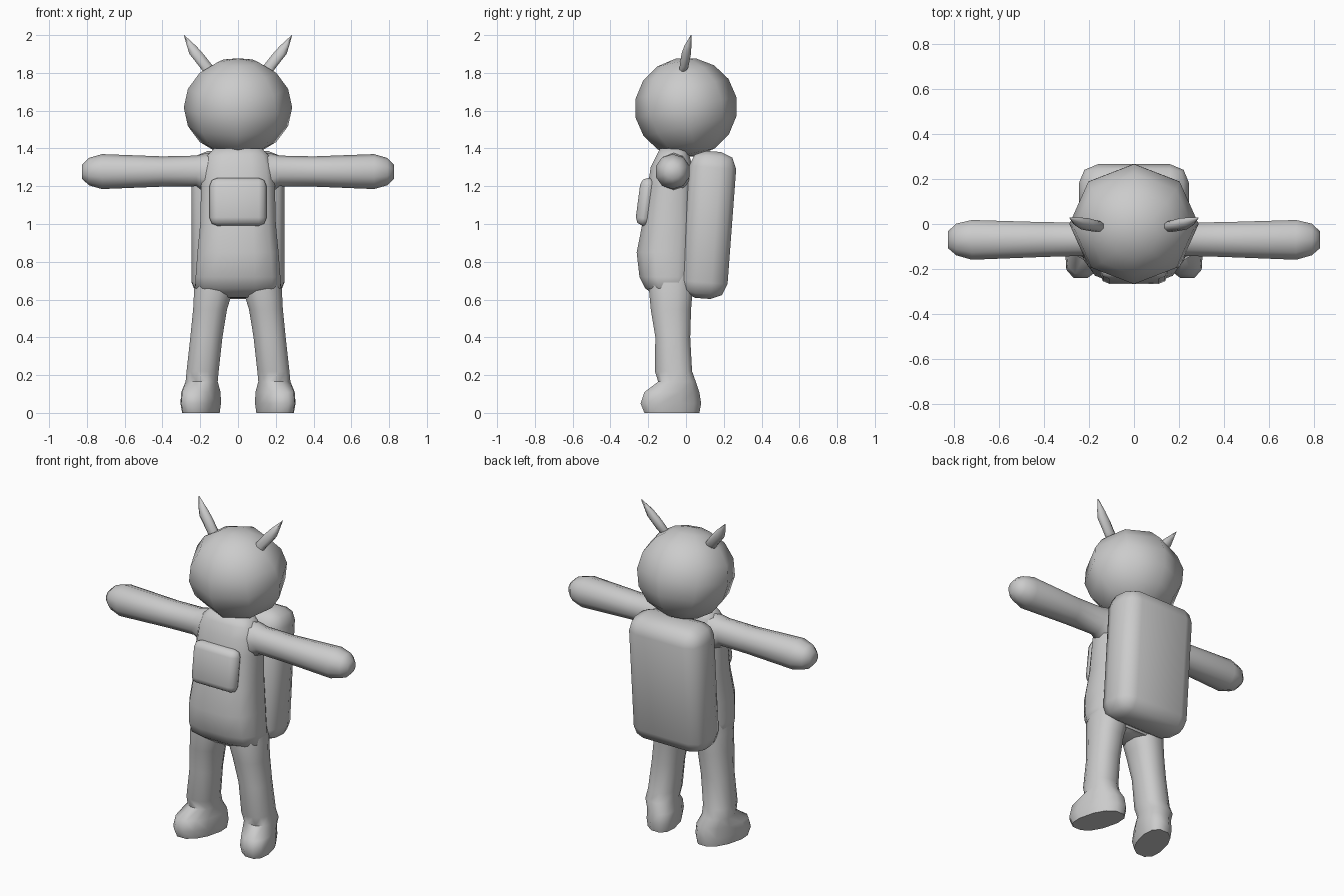
import bpy, bmesh, math
from mathutils import Matrix

cube = bpy.data.objects.get("Cube")
if cube:
    bpy.data.objects.remove(cube, do_unlink=True)

grey = bpy.data.materials.new("light grey")
grey.use_nodes = True
grey.diffuse_color = (0.6, 0.6, 0.6, 1)
grey.node_tree.nodes["Principled BSDF"].inputs["Base Color"].default_value = (0.6, 0.6, 0.6, 1)


def finish(name, bm, mirror=False):
    """Turn a bmesh into a smooth-shaded object, optionally mirrored across x."""
    bmesh.ops.recalc_face_normals(bm, faces=bm.faces)
    mesh = bpy.data.meshes.new(name)
    bm.to_mesh(mesh)
    bm.free()
    mesh.materials.append(grey)
    mesh.shade_smooth()
    mesh.set_sharp_from_angle(angle=math.radians(60))
    obj = bpy.data.objects.new(name, mesh)
    bpy.context.collection.objects.link(obj)
    if mirror:
        obj.modifiers.new("Mirror", "MIRROR").use_mirror_merge = False
    return obj


def loft(rings, sides=12, power=0.85, along_x=False):
    """Skin rounded sections given as (position, a min, a max, b min, b max)."""
    bm = bmesh.new()
    loops = []
    for t, a0, a1, b0, b1 in rings:
        loop = []
        for i in range(sides):
            ang = math.tau * (i + 0.5) / sides
            c, s = math.cos(ang), math.sin(ang)
            a = (a0 + a1) / 2 + (a1 - a0) / 2 * math.copysign(abs(c) ** power, c)
            b = (b0 + b1) / 2 + (b1 - b0) / 2 * math.copysign(abs(s) ** power, s)
            loop.append(bm.verts.new((t, a, b) if along_x else (a, b, t)))
        loops.append(loop)
    for low, high in zip(loops, loops[1:]):
        for i in range(sides):
            j = (i + 1) % sides
            bm.faces.new((low[i], low[j], high[j], high[i]))
    bm.faces.new(loops[0])
    bm.faces.new(loops[-1])
    return bm


def rounded_box(name, size, centre, tilt, radius):
    bm = bmesh.new()
    bmesh.ops.create_cube(bm, size=1, matrix=Matrix.Diagonal((*size, 1)))
    bmesh.ops.bevel(bm, geom=bm.edges[:], offset=radius, segments=2,
                    profile=0.5, affect="EDGES")
    bm.transform(Matrix.Translation(centre) @ Matrix.Rotation(tilt, 4, "X"))
    return finish(name, bm)


# Torso with a forward belly, narrowing into the neck
finish("torso", loft([
    (0.61, -0.16, 0.16, -0.15, 0.02),
    (0.66, -0.23, 0.23, -0.22, 0.04),
    (0.72, -0.23, 0.23, -0.25, 0.05),
    (0.85, -0.22, 0.22, -0.265, 0.06),
    (1.0, -0.205, 0.205, -0.235, 0.06),
    (1.2, -0.2, 0.2, -0.205, 0.05),
    (1.3, -0.19, 0.19, -0.19, 0.04),
    (1.36, -0.17, 0.17, -0.16, 0.02),
    (1.4, -0.13, 0.13, -0.14, 0.01)], power=0.7))

# Arms, flared at the shoulder and rounded at the hand
finish("arm", loft([
    (0.08, -0.17, 0.04, 1.12, 1.385),
    (0.17, -0.15, 0.02, 1.16, 1.375),
    (0.22, -0.145, 0.01, 1.2, 1.362),
    (0.4, -0.15, 0.012, 1.198, 1.358),
    (0.72, -0.163, 0.022, 1.185, 1.37),
    (0.79, -0.142, 0.005, 1.205, 1.35),
    (0.825, -0.11, -0.03, 1.24, 1.315)], sides=10, power=0.95, along_x=True),
    mirror=True)

# Legs with feet; the feet turn slightly outward
leg = loft([
    (0.0, 0.105, 0.285, -0.225, 0.075),
    (0.05, 0.098, 0.292, -0.245, 0.085),
    (0.11, 0.1, 0.29, -0.225, 0.075),
    (0.165, 0.105, 0.28, -0.15, 0.055),
    (0.22, 0.1, 0.275, -0.168, 0.035),
    (0.4, 0.08, 0.255, -0.165, 0.025),
    (0.55, 0.055, 0.24, -0.19, 0.03),
    (0.66, 0.02, 0.235, -0.2, 0.04),
    (0.8, 0.02, 0.2, -0.2, 0.04)])
for v in leg.verts:
    if v.co.z < 0.15:
        v.co.x -= 0.25 * (v.co.y + 0.07)
finish("leg", leg, mirror=True)

# Head, nodding slightly forward
head = bmesh.new()
bmesh.ops.create_uvsphere(head, u_segments=8, v_segments=8, radius=1)
head.transform(Matrix.Translation((0, 0, 1.617)) @ Matrix.Rotation(math.radians(12), 4, "X")
               @ Matrix.Diagonal((0.287, 0.272, 0.264, 1)))
finish("head", head)

# Leaf-shaped ears
finish("ear", loft([
    (1.79, 0.125, 0.175, -0.035, -0.01),
    (1.83, 0.125, 0.205, -0.036, 0.014),
    (1.9, 0.18, 0.26, -0.026, 0.028),
    (1.94, 0.217, 0.272, -0.012, 0.03),
    (2.0, 0.284, 0.287, 0.025, 0.03)], sides=8, power=1), mirror=True)

# Backpack and chest pouch
rounded_box("backpack", (0.49, 0.25, 0.78), (0, 0.118, 0.995), -0.075, 0.085)
rounded_box("chest_pouch", (0.3, 0.085, 0.255), (0, -0.212, 1.117), -0.13, 0.04)
